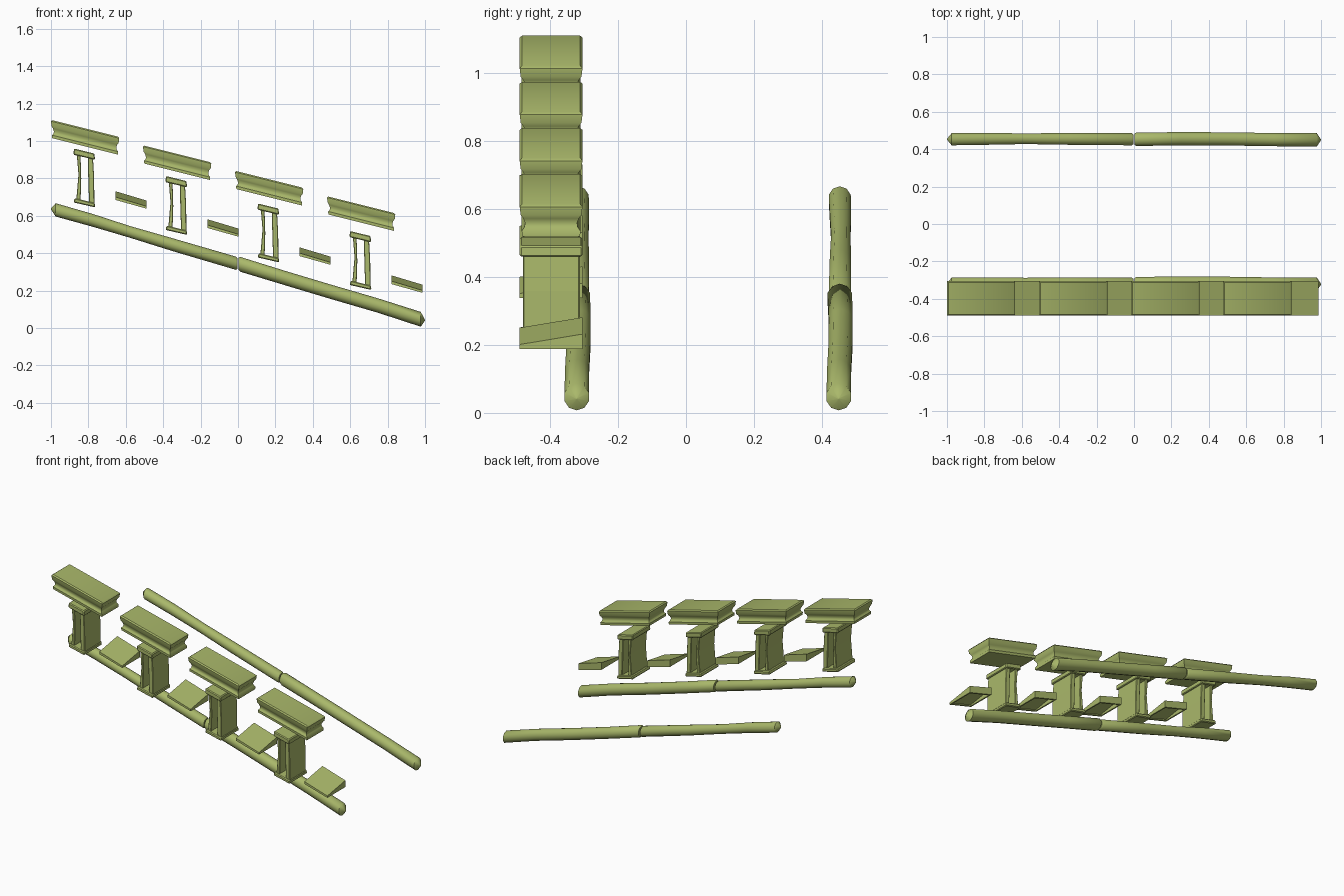
import bpy
import bmesh
import math

cube = bpy.data.objects.get("Cube")
if cube:
    bpy.data.objects.remove(cube, do_unlink=True)

green = bpy.data.materials.new("olive_green")
green.use_nodes = True
green.diffuse_color = (0.40, 0.48, 0.145, 1)
bsdf = green.node_tree.nodes["Principled BSDF"]
bsdf.inputs["Base Color"].default_value = green.diffuse_color
bsdf.inputs["Roughness"].default_value = 0.8

FRONT, BACK = -0.49, -0.305
COUNT = 4
STEP_X = 0.492


def finish(name, bm, smooth=None, bevel=0):
    bmesh.ops.remove_doubles(bm, verts=bm.verts, dist=0.0005)
    bmesh.ops.recalc_face_normals(bm, faces=bm.faces)
    mesh = bpy.data.meshes.new(name)
    bm.to_mesh(mesh)
    bm.free()
    mesh.materials.append(green)
    obj = bpy.data.objects.new(name, mesh)
    bpy.context.collection.objects.link(obj)
    if smooth:
        bpy.ops.object.select_all(action='DESELECT')
        obj.select_set(True)
        bpy.context.view_layer.objects.active = obj
        bpy.ops.object.shade_smooth_by_angle(angle=math.radians(smooth))
    if bevel:
        mod = obj.modifiers.new("Bevel", 'BEVEL')
        mod.width = bevel
        mod.segments = 1
    return obj


def skin(bm, rings):
    """Join rings of equal length and close both ends."""
    loops = [[bm.verts.new(p) for p in ring] for ring in rings]
    n = len(loops[0])
    for a, b in zip(loops, loops[1:]):
        for i in range(n):
            j = (i + 1) % n
            bm.faces.new((a[i], a[j], b[j], b[i]))
    bm.faces.new(loops[0])
    bm.faces.new(loops[-1])


def prism(bm, outline, y0, y1):
    skin(bm, [[(x, y, z) for x, z in outline] for y in (y0, y1)])


def repeat(obj, drop):
    """Copy a part down the flight."""
    for i in range(1, COUNT):
        copy = obj.copy()
        copy.name = f"{obj.name}_{i + 1}"
        copy.location = (STEP_X * i, 0, -drop * i)
        bpy.context.collection.objects.link(copy)


# Coping block: stacked sheared rectangles with a hollow moulding
bm = bmesh.new()
rings = []
for depth, inset in [(0, 0.007), (0.007, 0), (0.032, 0.003), (0.044, 0.011),
                     (0.058, 0.016), (0.07, 0.014), (0.08, 0.006), (0.096, 0.007)]:
    x0, x1 = -1 + inset, -0.635 - inset
    y0, y1 = FRONT + inset, BACK - inset
    rings.append([(x, y, 1.113 - depth - 0.25 * (x + 1))
                  for x, y in ((x0, y0), (x1, y0), (x1, y1), (x0, y1))])
skin(bm, rings)
repeat(finish("coping_block", bm, smooth=42), 0.136)

# Baluster plates at head and foot
bm = bmesh.new()
prism(bm, [(-0.877, 0.96), (-0.767, 0.933), (-0.765, 0.90), (-0.88, 0.927)], FRONT, BACK)
prism(bm, [(-0.873, 0.695), (-0.765, 0.668), (-0.763, 0.645), (-0.88, 0.672)], FRONT, BACK)
repeat(finish("baluster_plates", bm, bevel=0.005), 0.147)

# Baluster side walls, slightly uneven
bm = bmesh.new()
prism(bm, [(-0.862, 0.93), (-0.853, 0.82), (-0.865, 0.68),
           (-0.842, 0.675), (-0.838, 0.8), (-0.842, 0.925)], -0.48, -0.313)
prism(bm, [(-0.803, 0.912), (-0.775, 0.905), (-0.769, 0.8), (-0.768, 0.66),
           (-0.796, 0.665), (-0.8, 0.78)], -0.48, -0.313)
repeat(finish("baluster_walls", bm, bevel=0.003), 0.147)

# Tread: wedge tilted to the front, hollow underneath
bm = bmesh.new()
X0, X1 = -0.655, -0.49


def top_z(x, y):
    return 0.701 - 0.3 * (x - X0) + 0.165 * (y - FRONT)


def corners(inset):
    xs, ys = (X0 + inset, X1 - inset), (FRONT + inset, BACK - inset)
    return [(xs[0], ys[0]), (xs[1], ys[0]), (xs[1], ys[1]), (xs[0], ys[1])]


skin(bm, [[(x, y, top_z(x, y)) for x, y in corners(0)],
          [(x, y, 0.685 - 0.28 * (x - X0)) for x, y in corners(0)],
          [(x, y, 0.685 - 0.28 * (x - X0)) for x, y in corners(0.012)],
          [(x, y, top_z(x, y) - 0.01) for x, y in corners(0.012)]])
repeat(finish("tread", bm), 0.15)

# Rails: two log-like lengths per side, pointed at the outer ends
SIDES = 10
lengths = {
    "upper_rail": [(-1.0, 0, 0, 0.637), (-0.975, 0.034, 0, 0.632), (-0.78, 0.033, 0.002, 0.577),
                   (-0.58, 0.03, 0.003, 0.515), (-0.35, 0.033, 0.002, 0.446),
                   (-0.012, 0.034, 0, 0.347), (-0.004, 0.028, 0, 0.345)],
    "lower_rail": [(0.004, 0.032, 0, 0.343), (0.012, 0.038, 0, 0.341), (0.25, 0.037, 0.003, 0.268),
                   (0.5, 0.037, 0.002, 0.193), (0.75, 0.037, -0.002, 0.12),
                   (0.977, 0.038, -0.003, 0.047), (1.0, 0, -0.003, 0.042)],
}
for side, y in (("front", -0.319), ("back", 0.453)):
    for name, path in lengths.items():
        bm = bmesh.new()
        rings = []
        for x, r, dy, z in path:
            r = max(r, 0.002)
            turn = [math.tau * (k + 0.5) / SIDES for k in range(SIDES)]
            rings.append([(x, y + dy + r * math.cos(a), z + 1.04 * r * math.sin(a))
                          for a in turn])
        skin(bm, rings)
        finish(f"{side}_{name}", bm, smooth=45)
